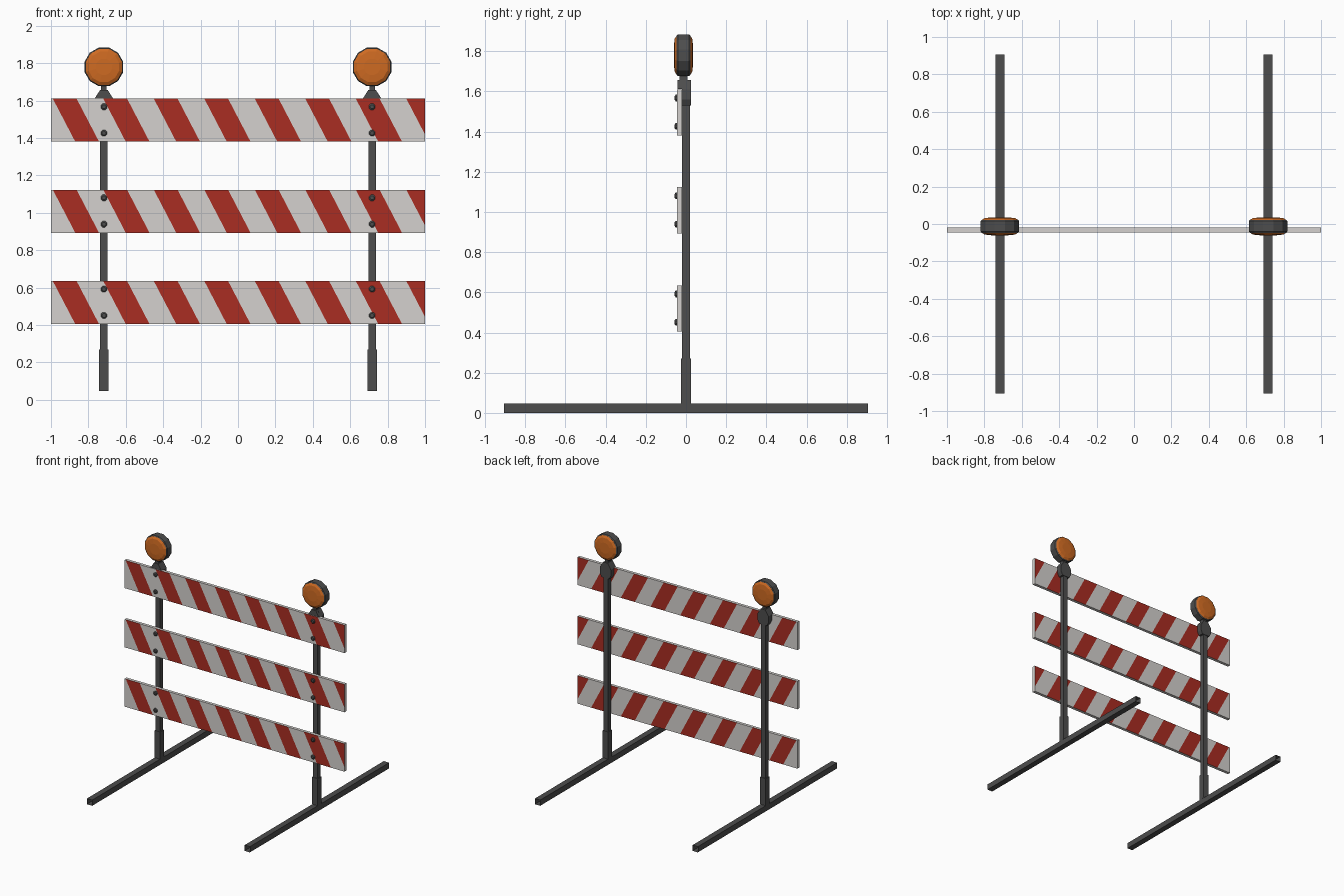
import bpy, bmesh, math
from mathutils import Vector

if "Cube" in bpy.data.objects:
    bpy.data.objects.remove(bpy.data.objects["Cube"])


def material(name, rgb):
    m = bpy.data.materials.new(name)
    m.diffuse_color = (*rgb, 1)
    m.use_nodes = True
    m.node_tree.nodes["Principled BSDF"].inputs["Base Color"].default_value = m.diffuse_color
    return m


WHITE = material("white", (0.66, 0.64, 0.62))
RED = material("red", (0.40, 0.026, 0.016))
GREY = material("dark grey", (0.075, 0.075, 0.075))
ORANGE = material("orange", (0.62, 0.145, 0.016))


def finish(bm, name, mats):
    bmesh.ops.recalc_face_normals(bm, faces=bm.faces)
    me = bpy.data.meshes.new(name)
    bm.to_mesh(me)
    bm.free()
    for m in mats:
        me.materials.append(m)
    ob = bpy.data.objects.new(name, me)
    bpy.context.collection.objects.link(ob)
    return ob


def box_bm(lo, hi):
    bm = bmesh.new()
    bmesh.ops.create_cube(bm, size=1)
    for v in bm.verts:
        v.co = Vector([lo[i] if v.co[i] < 0 else hi[i] for i in range(3)])
    return bm


def box(name, lo, hi, mat):
    return finish(box_bm(lo, hi), name, [mat])


def plate(name, outline, x0, y0, y1, mat):
    """Extrude an x-z outline along y."""
    bm = bmesh.new()
    a = [bm.verts.new((x0 + x, y0, z)) for x, z in outline]
    b = [bm.verts.new((x0 + x, y1, z)) for x, z in outline]
    n = len(outline)
    bm.faces.new(a)
    bm.faces.new(b)
    for i in range(n):
        bm.faces.new((a[i], a[(i + 1) % n], b[(i + 1) % n], b[i]))
    return finish(bm, name, [mat])


def turned(name, profile, cx, cz, sides, mat):
    """Capped rings (radius, y) around a y axis, flat side up."""
    bm = bmesh.new()
    rings = []
    for r, y in profile:
        ring = []
        for i in range(sides):
            t = 2 * math.pi * (i + 0.5) / sides
            ring.append(bm.verts.new((cx + r * math.cos(t), y, cz + r * math.sin(t))))
        rings.append(ring)
    for p, q in zip(rings, rings[1:]):
        for i in range(sides):
            j = (i + 1) % sides
            bm.faces.new((p[i], p[j], q[j], q[i]))
    bm.faces.new(rings[0])
    bm.faces.new(rings[-1])
    return finish(bm, name, [mat])


# Striped boards: slanted cuts, red on front and back faces
PERIOD, WIDTH, START, SLANT = 0.27, 0.127, -0.99, 0.12 / 0.23
BOARD_Z = (0.405, 0.893, 1.38)
for k, z0 in enumerate(BOARD_Z):
    top = z0 + 0.23
    bm = box_bm((-1, -0.045, z0), (1, -0.02, top))
    for i in range(8):
        for off in (0, WIDTH):
            x = START + i * PERIOD + off
            bmesh.ops.bisect_plane(bm, geom=bm.verts[:] + bm.edges[:] + bm.faces[:],
                                   plane_co=(x, 0, top), plane_no=(1, 0, SLANT))
    bm.normal_update()
    for f in bm.faces:
        c = f.calc_center_median()
        u = (c.x - (top - c.z) * SLANT - START) % PERIOD
        if abs(f.normal.y) > 0.5 and u < WIDTH:
            f.material_index = 1
    finish(bm, f"board_{k + 1}", [WHITE, RED])

for side, sx in (("left", -0.717), ("right", 0.717)):
    # Foot: open-ended square tube
    bm = box_bm((sx - 0.024, -0.905, 0), (sx + 0.024, 0.905, 0.047))
    bm.normal_update()
    ends = [f for f in bm.faces if abs(f.normal.y) > 0.5]
    bmesh.ops.delete(bm, geom=ends, context='FACES_ONLY')
    finish(bm, side + "_foot", [GREY])

    # Post and its socket
    box(side + "_socket", (sx - 0.025, -0.024, 0.047), (sx + 0.025, 0.024, 0.27), GREY)
    box(side + "_post", (sx - 0.02, -0.02, 0.27), (sx + 0.02, 0.02, 1.6), GREY)

    # Bolts, two per board
    for k, z0 in enumerate(BOARD_Z):
        for j, dz in enumerate((0.046, 0.187)):
            turned(f"{side}_bolt_{k + 1}_{j + 1}", [(0.018, -0.044), (0.018, -0.051), (0.011, -0.056)],
                   sx, z0 + dz, 8, GREY)

    # Lamp bracket behind the board, with a cap over its top edge
    plate(side + "_bracket", [(-0.035, 1.53), (0.035, 1.53), (0.05, 1.56), (0.05, 1.61),
                              (0.02, 1.657), (-0.02, 1.657), (-0.05, 1.61), (-0.05, 1.56)],
          sx, -0.0195, 0.024, GREY)
    plate(side + "_bracket_cap", [(-0.049, 1.611), (0.049, 1.611), (0.02, 1.657), (-0.02, 1.657)],
          sx, -0.042, -0.0195, GREY)
    box(side + "_lamp_neck", (sx - 0.015, -0.033, 1.65), (sx + 0.015, 0.008, 1.69), GREY)

    # Warning lamp: dark rim with a lens on each side
    turned(side + "_lamp_rim", [(0.101, -0.047), (0.107, -0.04), (0.107, 0.015), (0.101, 0.022)],
           sx, 1.78, 12, GREY)
    for face, s in (("front", -1), ("back", 1)):
        turned(f"{side}_lens_{face}",
               [(r, -0.0125 + s * d) for r, d in ((0.101, 0.034), (0.084, 0.044), (0.045, 0.048))],
               sx, 1.78, 12, ORANGE)
